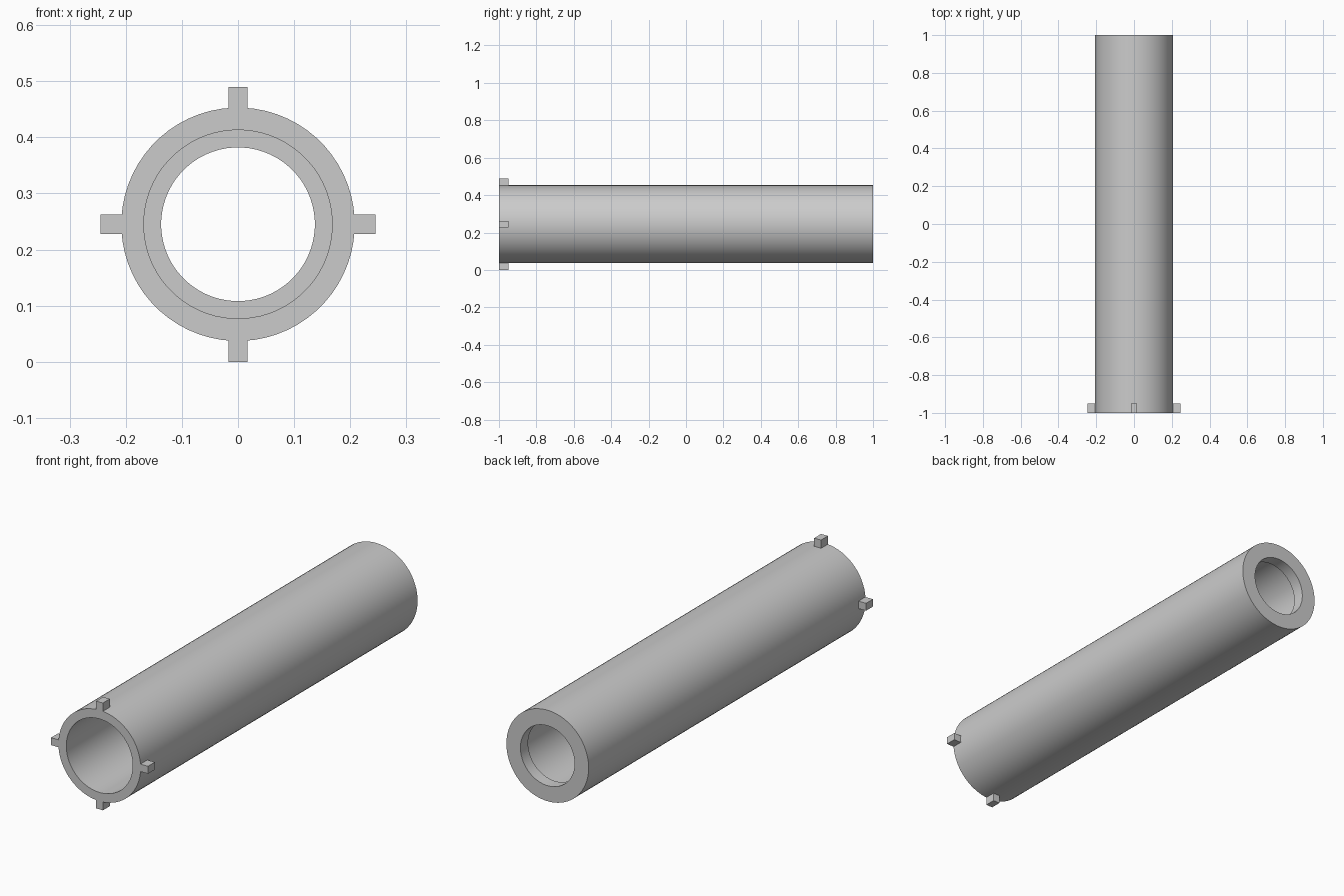
import bpy
import bmesh
import math
from mathutils import Matrix, Vector

cube = bpy.data.objects.get("Cube")
if cube:
    bpy.data.objects.remove(cube, do_unlink=True)

AXIS_Z = 0.245
SEGMENTS = 64

grey = bpy.data.materials.new("light_grey")
grey.use_nodes = True
colour = (0.6, 0.6, 0.6, 1)
grey.diffuse_color = colour
grey.node_tree.nodes["Principled BSDF"].inputs["Base Color"].default_value = colour


def add_object(name, bm):
    bmesh.ops.recalc_face_normals(bm, faces=bm.faces)
    mesh = bpy.data.meshes.new(name)
    bm.to_mesh(mesh)
    bm.free()
    mesh.materials.append(grey)
    obj = bpy.data.objects.new(name, mesh)
    bpy.context.collection.objects.link(obj)
    return obj


# Hollow tube: closed (radius, y) wall profile with an inward lip at the back
profile = [(0.208, -1), (0.208, 1), (0.137, 1), (0.137, 0.945),
           (0.168, 0.945), (0.168, -1)]
bm = bmesh.new()
rings = []
for radius, y in profile:
    angles = [math.tau * (i + 0.5) / SEGMENTS for i in range(SEGMENTS)]
    rings.append([bm.verts.new((radius * math.cos(a), y,
                                AXIS_Z + radius * math.sin(a))) for a in angles])
for k, ring in enumerate(rings):
    following = rings[(k + 1) % len(rings)]
    for i in range(SEGMENTS):
        j = (i + 1) % SEGMENTS
        bm.faces.new((ring[i], ring[j], following[j], following[i]))
tube = add_object("tube", bm)
bpy.ops.object.select_all(action="DESELECT")
tube.select_set(True)
bpy.context.view_layer.objects.active = tube
bpy.ops.object.shade_smooth_by_angle(angle=math.radians(30))

# Four square lugs around the front rim
for k, side in enumerate(("left", "top", "right", "bottom")):
    bm = bmesh.new()
    bmesh.ops.create_cube(bm, size=1)
    bmesh.ops.scale(bm, vec=Vector((0.045, 0.05, 0.034)), verts=bm.verts)
    bmesh.ops.translate(bm, vec=Vector((0.2225, -0.975, 0)), verts=bm.verts)
    turn = Matrix.Rotation(-k * math.pi / 2, 4, "Y")
    bmesh.ops.transform(bm, matrix=Matrix.Translation((0, 0, AXIS_Z)) @ turn,
                        verts=bm.verts)
    add_object(side + "_lug", bm)
